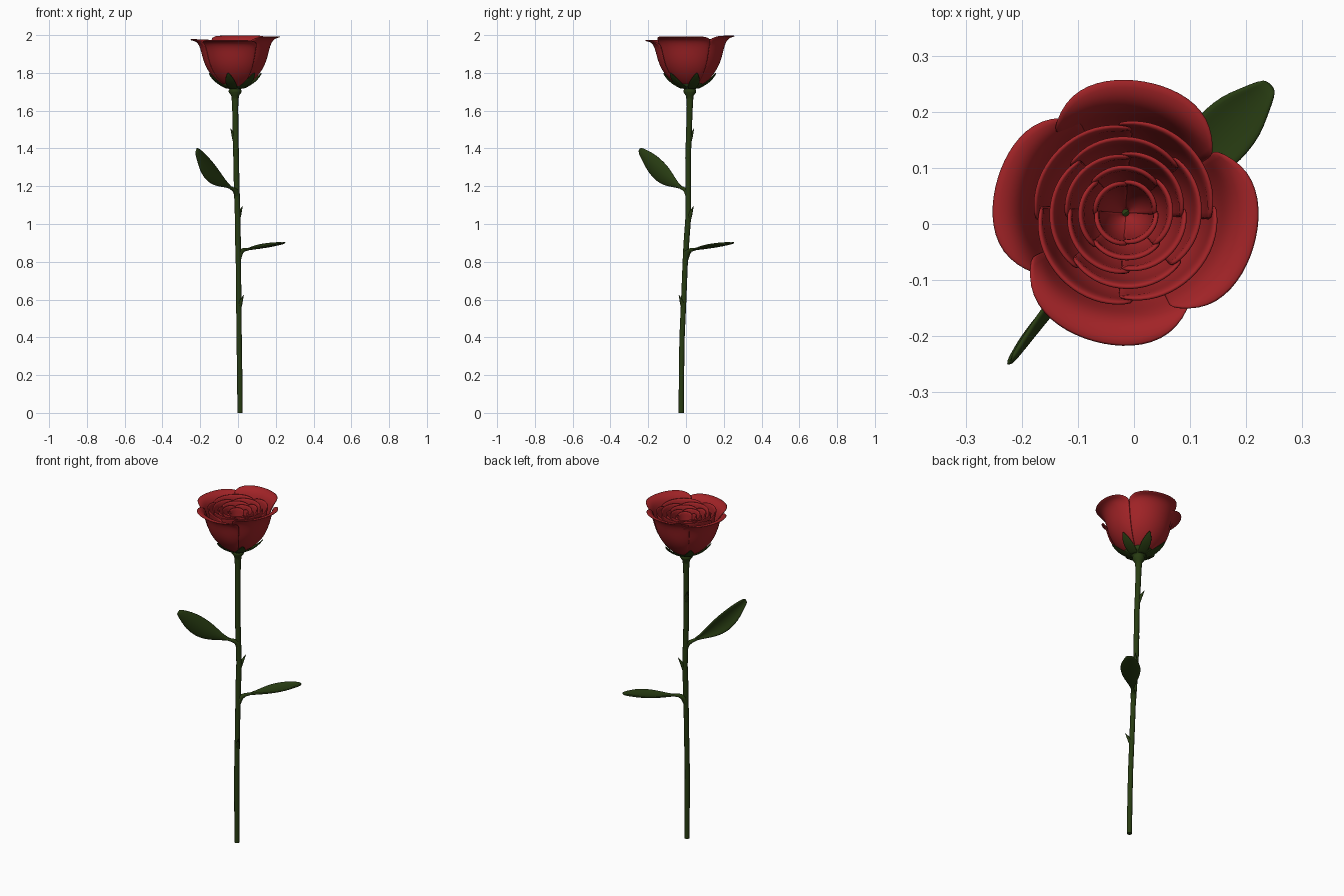
import bpy
from math import sin, cos, pi, radians
from mathutils import Vector

cube = bpy.data.objects.get("Cube")
if cube:
    bpy.data.objects.remove(cube)


def make_material(name, colour):
    mat = bpy.data.materials.new(name)
    mat.use_nodes = True
    mat.diffuse_color = colour
    mat.node_tree.nodes["Principled BSDF"].inputs["Base Color"].default_value = colour
    return mat


RED = make_material("petal red", (0.36, 0.017, 0.02, 1))
GREEN = make_material("leaf green", (0.021, 0.045, 0.006, 1))
CENTRE = Vector((-0.015, 0.02, 0))


def add_mesh(name, verts, faces, mat, thickness=0, levels=1):
    mesh = bpy.data.meshes.new(name)
    mesh.from_pydata(verts, [], faces)
    mesh.materials.append(mat)
    for poly in mesh.polygons:
        poly.use_smooth = len(poly.vertices) == 4
    obj = bpy.data.objects.new(name, mesh)
    bpy.context.collection.objects.link(obj)
    if thickness:
        solid = obj.modifiers.new("Thickness", "SOLIDIFY")
        solid.thickness = thickness
        solid.offset = 0
    if levels:
        obj.modifiers.new("Smooth", "SUBSURF").levels = levels
        obj.modifiers["Smooth"].render_levels = levels
    return obj


def grid_faces(rows, cols, wrap=False):
    last = cols if wrap else cols - 1
    return [(r * cols + c, r * cols + (c + 1) % cols,
             (r + 1) * cols + (c + 1) % cols, (r + 1) * cols + c)
            for r in range(rows - 1) for c in range(last)]


def sample(points, t):
    """Point at fraction t along an evenly spaced list of points."""
    pos = min(max(t, 0), 1) * (len(points) - 1)
    i = min(int(pos), len(points) - 2)
    return Vector(points[i]).lerp(Vector(points[i + 1]), pos - i)


def tube(name, path, radii, mat, sides=12):
    """Round tube with a radius for every path point."""
    path = [Vector(p) for p in path]
    verts = []
    for i, p in enumerate(path):
        axis = path[min(i + 1, len(path) - 1)] - path[max(i - 1, 0)]
        turn = Vector((0, 0, 1)).rotation_difference(axis)
        for k in range(sides):
            a = 2 * pi * k / sides
            verts.append(p + turn @ Vector((cos(a), sin(a), 0)) * radii[i])
    faces = grid_faces(len(path), sides, wrap=True)
    faces.append(tuple(reversed(range(sides))))
    faces.append(tuple(range(len(verts) - sides, len(verts))))
    return add_mesh(name, verts, faces, mat, levels=0)


def petal(name, angle, half, profile, mat, thickness=0.008, drop=0.2,
          power=4, lift=0, spiral=0, taper=0, rows=10, cols=13):
    """Curved shell following a (radius, height) profile around the flower axis."""
    verts = []
    for r in range(rows):
        v = r / (rows - 1)
        for c in range(cols):
            u = 2 * c / (cols - 1) - 1
            rad, z = sample(profile, v * (1 - drop * abs(u) ** power))
            rad *= 1 + spiral * u
            a = radians(angle + half * u * (1 - taper * v))
            verts.append(CENTRE + Vector((rad * cos(a), rad * sin(a), z + lift * v)))
    return add_mesh(name, verts, grid_faces(rows, cols), mat, thickness)


def leaf(name, base, tip, side, widths, sag, cup):
    """Cupped blade between two points, widened along the side vector."""
    base, tip, side = Vector(base), Vector(tip), Vector(side).normalized()
    normal = (tip - base).cross(side).normalized()
    verts, cols = [], 7
    for i, w in enumerate(widths):
        t = i / (len(widths) - 1)
        mid = base.lerp(tip, t) - Vector((0, 0, sag * sin(pi * t)))
        for c in range(cols):
            u = 2 * c / (cols - 1) - 1
            back = 0.3 * w * u * u * (tip - base).normalized() * (t > 0.8)
            verts.append(mid + side * w * u + normal * cup * u * u * w - back)
    return add_mesh(name, verts, grid_faces(len(widths), cols), GREEN, 0.01)


# Stem, gently bent
stem_path = [(0.011, -0.025, 0), (0.009, -0.024, 0.2), (0.006, -0.021, 0.4),
             (0.004, -0.012, 0.6), (0.002, -0.004, 0.8), (0, 0.002, 0.9),
             (-0.002, 0.013, 1.05), (-0.007, 0.012, 1.2), (-0.01, 0.011, 1.35),
             (-0.013, 0.016, 1.5), (-0.015, 0.02, 1.62), (-0.015, 0.02, 1.72)]
tube("stem", stem_path, [0.014] * 5 + [0.015] * 5 + [0.016, 0.022], GREEN)

# Thorns: position on the stem and the direction they point in
for i, (x, y, z, dx, dy) in enumerate([(0.004, -0.012, 0.57, 1, -1),
                                       (-0.002, 0.014, 1.04, 1, 1),
                                       (-0.013, 0.016, 1.45, -1, 1)]):
    path = [(x + dx * d, y + dy * d, z + h) for d, h in
            [(0.004, -0.02), (0.009, 0.012), (0.016, 0.03), (0.026, 0.055)]]
    tube(f"thorn_{i + 1}", path, [0.008, 0.011, 0.007, 0.001], GREEN, 8)

# Leaves with stalks that flare into the stem
blade = [0.006, 0.014, 0.03, 0.045, 0.054, 0.055, 0.049, 0.037, 0.016]
leaf("upper_leaf", (-0.035, -0.02, 1.19), (-0.222, -0.25, 1.395),
     (0.27, 0.36, 0.75), blade, 0.025, 0.3)
leaf("lower_leaf", (0.035, 0.03, 0.864), (0.245, 0.25, 0.9),
     (1, -1, 0), blade, 0.004, -0.2)
tube("upper_leaf_stalk", [(-0.004, 0.012, 1.14), (-0.012, 0.004, 1.175),
     (-0.03, -0.014, 1.187), (-0.06, -0.05, 1.203)],
     [0.012, 0.015, 0.01, 0.005], GREEN)
tube("lower_leaf_stalk", [(0.002, -0.002, 0.81), (0.01, 0.008, 0.85),
     (0.03, 0.026, 0.863), (0.07, 0.066, 0.87)],
     [0.013, 0.017, 0.01, 0.005], GREEN)

# Calyx: turned base under the flower
calyx = [(0.016, 1.65), (0.021, 1.68), (0.034, 1.698), (0.034, 1.706),
         (0.03, 1.714), (0.052, 1.725), (0.078, 1.742), (0.07, 1.746), (0.01, 1.735)]
tube("calyx", [CENTRE + Vector((0, 0, z)) for r, z in calyx],
     [r for r, z in calyx], GREEN, 24)

# Pointed sepals hugging the cup
sepal_profile = [(0.04, 1.716), (0.088, 1.74), (0.122, 1.77), (0.144, 1.8)]
for i in range(6):
    petal(f"sepal_{i + 1}", 60 * i + 15, 29, sepal_profile, GREEN, 0.006,
          drop=0, taper=0.95, rows=6, cols=7)

# Four outer petals with rolled lips: angle, half span, lift
cup = [(0.02, 1.715), (0.082, 1.745), (0.13, 1.795), (0.158, 1.85),
       (0.173, 1.905), (0.184, 1.952), (0.205, 1.976), (0.238, 1.98)]
for i, (angle, half, lift) in enumerate([(82, 49, 0.016), (165, 49, -0.004),
                                         (256, 51, -0.008), (345, 50, 0.012)]):
    petal(f"outer_petal_{i + 1}", angle, half, cup, RED, drop=0.24,
          lift=lift, spiral=0.025)

# Rings of inner petals, each turned against the one outside it
for ring, (radius, top) in enumerate([(0.155, 1.972), (0.127, 1.965), (0.102, 1.958),
                                      (0.078, 1.95), (0.053, 1.942)]):
    bottom = 1.735 + 0.006 * ring
    profile = [(radius * f, bottom + (top - bottom) * h) for f, h in
               [(0.1, 0), (0.6, 0.16), (0.86, 0.4), (0.98, 0.7), (1, 0.93), (1.06, 1)]]
    for k in range(4):
        petal(f"inner_petal_{ring + 1}_{k + 1}", 90 * k + 45 * (ring % 2) + 45, 50,
              profile, RED, 0.009, drop=0.2, power=3, spiral=0.03, rows=8, cols=11)
